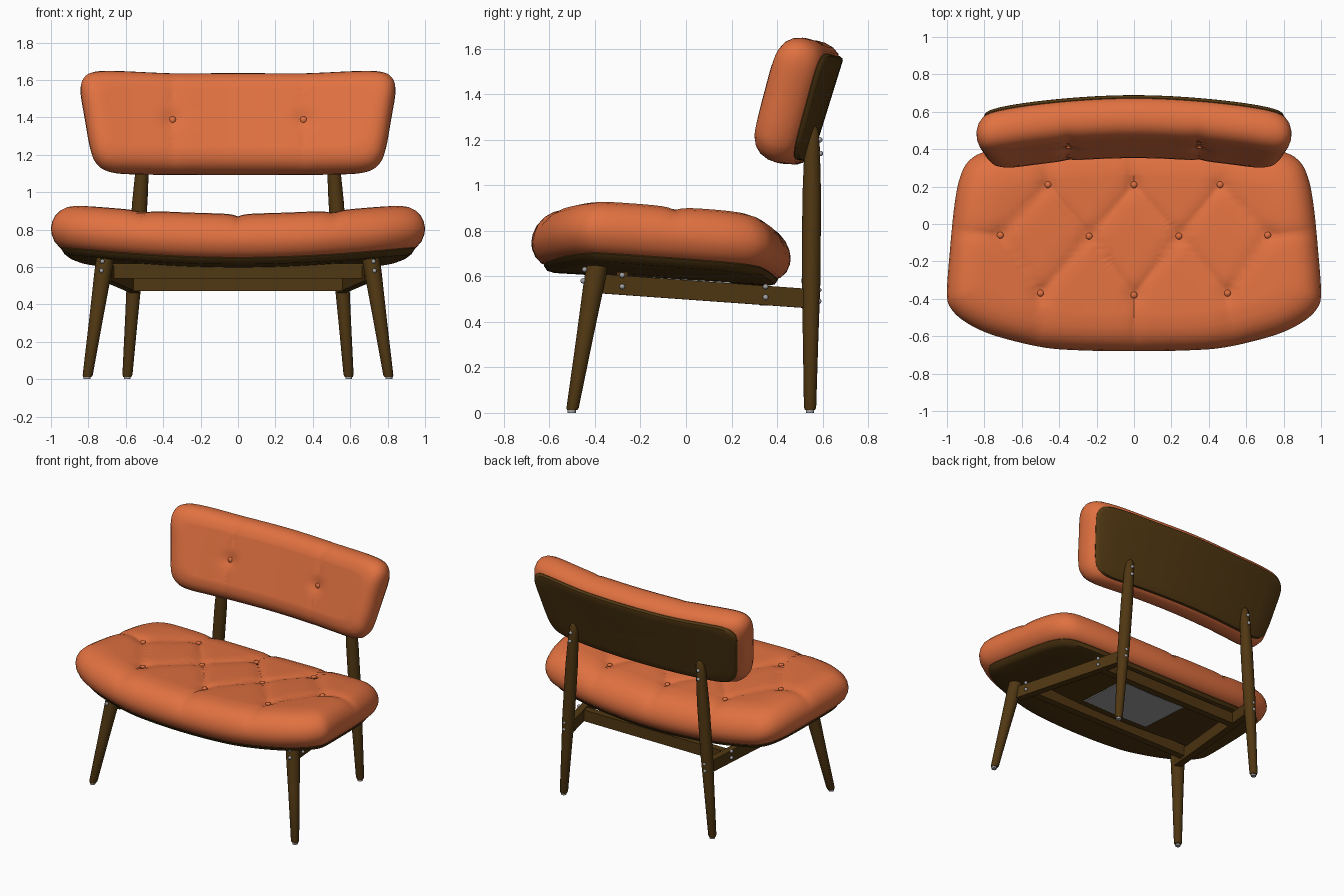
import bpy, bmesh, math
from mathutils import Vector

if "Cube" in bpy.data.objects:
    bpy.data.objects.remove(bpy.data.objects["Cube"])


def material(name, rgb):
    m = bpy.data.materials.new(name)
    m.diffuse_color = (*rgb, 1)
    m.use_nodes = True
    m.node_tree.nodes["Principled BSDF"].inputs["Base Color"].default_value = m.diffuse_color
    return m


ORANGE = material("orange_fabric", (0.75, 0.165, 0.052))
WOOD = material("dark_wood", (0.080, 0.038, 0.006))
METAL = material("grey_metal", (0.36, 0.36, 0.38))


def finish(name, bm, mat, angle=40):
    bmesh.ops.recalc_face_normals(bm, faces=bm.faces)
    me = bpy.data.meshes.new(name)
    bm.to_mesh(me)
    bm.free()
    me.materials.append(mat)
    ob = bpy.data.objects.new(name, me)
    bpy.context.collection.objects.link(ob)
    bpy.ops.object.select_all(action='DESELECT')
    ob.select_set(True)
    bpy.context.view_layer.objects.active = ob
    bpy.ops.object.shade_smooth_by_angle(angle=math.radians(angle))
    return ob


def loft(name, rings, mat, tips=None, angle=40):
    """Skin closed rings; the ends are closed by tip points or by flat caps."""
    bm = bmesh.new()
    rows = [[bm.verts.new(p) for p in r] for r in rings]
    n = len(rows[0])
    for a, b in zip(rows, rows[1:]):
        for i in range(n):
            j = (i + 1) % n
            bm.faces.new((a[i], a[j], b[j], b[i]))
    for k, row in enumerate((rows[0], rows[-1])):
        if tips:
            t = bm.verts.new(tips[k])
            for i in range(n):
                bm.faces.new((row[i], row[(i + 1) % n], t))
        else:
            bm.faces.new(row)
    return finish(name, bm, mat, angle)


def outline(half, count=220):
    """Smooth closed outline from right-half points, evenly resampled."""
    pts = [Vector(p) for p in half] + [Vector((-x, y)) for x, y in half[-2:0:-1]]
    n, dense = len(pts), []
    for i in range(n):
        a, b, c, d = (pts[(i + k) % n] for k in (-1, 0, 1, 2))
        for s in range(24):
            t = s / 24
            dense.append(0.5 * (2 * b + (c - a) * t + (2 * a - 5 * b + 4 * c - d) * t * t
                                + (3 * b - a - 3 * c + d) * t ** 3))
    seg = [(dense[(i + 1) % len(dense)] - p).length for i, p in enumerate(dense)]
    step, out, acc = sum(seg) / count, [], 0.0
    for p, l in zip(dense, seg):
        if acc >= len(out) * step - 1e-6 and len(out) < count:
            out.append(p)
        acc += l
    return out


def pad(name, shape, profile, place, mat, inner=26):
    """Slab whose edge follows (inset, height) pairs, placed by a mapping function."""
    hx = max(p.x for p in shape)
    y0, y1 = min(p.y for p in shape), max(p.y for p in shape)
    cy, hy = (y0 + y1) / 2, (y1 - y0) / 2

    def ring(d, h, s=1.0):
        return [place(p.x * (1 - d / hx) * s, cy + (p.y - cy) * (1 - d / hy) * s, h) for p in shape]

    (d0, h0), (d1, h1) = profile[0], profile[-1]
    rings = [ring(d0, h0, k / 6) for k in range(1, 6)]
    rings += [ring(d, h) for d, h in profile]
    rings += [ring(d1, h1, k / inner) for k in range(inner - 1, 0, -1)]
    return loft(name, rings, mat, (place(0, cy, h0), place(0, cy, h1)))


def ball(name, loc, r, mat, squash=(1, 1, 1)):
    bm = bmesh.new()
    bmesh.ops.create_uvsphere(bm, u_segments=12, v_segments=8, radius=r)
    for v in bm.verts:
        v.co = Vector(loc) + Vector([c * s for c, s in zip(v.co, squash)])
    return finish(name, bm, mat, 60)


def beam(name, p, q, w, h):
    p, q = Vector(p), Vector(q)
    d = (q - p).normalized()
    side = d.cross(Vector((0, 0, 1))).normalized() * w / 2
    up = Vector((0, 0, h / 2))
    return loft(name, [[e + side + up, e - side + up, e - side - up, e + side - up] for e in (p, q)], WOOD)


def leg(name, foot, top, radii):
    foot, top = Vector(foot), Vector(top)
    rings = []
    for t, r in radii:
        c = foot.lerp(top, t)
        rings.append([c + Vector((r * math.cos(a), r * math.sin(a), 0))
                      for a in (i * math.tau / 24 for i in range(24))])
    return loft(name, rings, WOOD)


def seg_dist(x, y, a, b):
    p, a, b = Vector((x, y)), Vector(a), Vector(b)
    t = max(0, min(1, (p - a).dot(b - a) / (b - a).length_squared))
    return (p - a - (b - a) * t).length


# Seat: dished base, tufted in diamonds
BUTTONS = [(0, .21), (.46, .21), (.24, -.065), (.715, -.06), (0, -.38), (.5, -.37)]
CREASES = [((0, .21), (.24, -.065)), ((.46, .21), (.24, -.065)), ((.46, .21), (.715, -.06)),
           ((.24, -.065), (0, -.38)), ((.24, -.065), (.5, -.37)), ((.715, -.06), (.5, -.37)),
           ((.5, -.37), (.52, -.7)), ((0, -.38), (0, -.7)), ((.715, -.06), (1.05, -.03)),
           ((.46, .21), (.45, .5)), ((0, .21), (0, .5))]


def seat_base(x, y, h):
    return Vector((x, y, 0.61 - 0.06 * y + 0.075 * x * x + h))


def seat_place(x, y, h):
    ax = abs(x)
    crease = min(seg_dist(ax, y, a, b) for a, b in CREASES)
    knob = min(math.hypot(ax - a, y - b) for a, b in BUTTONS)
    dip = 0.016 * math.exp(-crease / 0.035) + 0.014 * math.exp(-(knob / 0.05) ** 2)
    return seat_base(x, y, h - dip * max(0, min(1, (h - .1) / .12)))


seat_shape = outline([(0, -.68), (.3, -.675), (.5, -.657), (.75, -.595), (.9, -.525), (.98, -.45),
                      (1, -.37), (.985, -.15), (.96, .1), (.93, .25), (.88, .34), (.78, .39),
                      (.5, .435), (0, .46)])
pad("seat_cushion", seat_shape,
    [(.07, 0), (.045, .008), (.018, .035), (.003, .07), (0, .1), (.006, .135), (.022, .17), (.05, .203),
     (.085, .226), (.13, .24), (.19, .247)], seat_place, ORANGE)
pad("seat_board", seat_shape, [(.1, -.03), (.07, -.022), (.055, 0), (.06, .015)], seat_base, WOOD, 6)
for i, (bx, by) in enumerate(BUTTONS):
    for s in ((1, -1) if bx else (1,)):
        ball(f"seat_button_{i}", seat_place(bx * s, by, .25) + Vector((0, 0, .004)), .018, ORANGE, (1, 1, .6))

# Grey plate under the seat
loft("under_plate", [[seat_base(x, y, h) for x, y in
                      ((-.27, -.2), (0, -.2), (.27, -.2), (.27, .2), (0, .2), (-.27, .2))]
                     for h in (-.037, -.029)], METAL)

# Backrest: tilted, curved around the sitter
TILT = math.atan(0.31)


def back_base(u, v, h):
    return Vector((u, .61 + v * math.sin(TILT) - h * math.cos(TILT) - .13 * u * u,
                   1.32 + v * math.cos(TILT) + h * math.sin(TILT)))


def back_place(u, v, h):
    a = abs(u)
    dip = .010 * math.exp(-abs(a - .35) / .03) + .016 * math.exp(-(math.hypot(a - .35, v - .01) / .05) ** 2)
    return back_base(u, v, h - dip * max(0, min(1, (h - .08) / .12)))


back_shape = outline([(0, -.265), (.5, -.262), (.68, -.25), (.755, -.205), (.79, -.12), (.82, .05),
                      (.842, .2), (.825, .268), (.77, .3), (.65, .305), (.36, .293), (0, .293)])
pad("backrest_cushion", back_shape,
    [(.05, .01), (.03, .02), (.01, .05), (0, .09), (.002, .13), (.015, .165), (.035, .19),
     (.065, .208), (.11, .218)], back_place, ORANGE)
pad("backrest_board", back_shape, [(.055, -.008), (.045, -.004), (.038, .012), (.045, .03)], back_base, WOOD, 6)

for s, side in ((1, "right"), (-1, "left")):
    ball(f"backrest_button_{side}", back_place(.35 * s, .01, .22), .019, ORANGE, (1, .6, 1))

    # Legs with metal glides
    leg(f"front_leg_{side}", (.805 * s, -.5, .012), (.71 * s, -.39, .65),
        [(0, .022), (.015, .027), (.5, .037), (.9, .047), (1, .047)])
    leg(f"rear_leg_{side}", (.592 * s, .545, .012), (.502 * s, .555, 1.265),
        [(0, .022), (.01, .027), (.25, .034), (.45, .041), (.75, .041), (.92, .034), (.98, .028), (1, .014)])
    for part, gx, gy in (("front", .807, -.502), ("rear", .592, .545)):
        bm = bmesh.new()
        bmesh.ops.create_cone(bm, cap_ends=True, segments=16, radius1=.018, radius2=.018, depth=.016)
        bmesh.ops.translate(bm, verts=bm.verts, vec=(gx * s, gy, .008))
        finish(f"{part}_glide_{side}", bm, METAL)

    # Side rail between the legs
    beam(f"side_rail_{side}", (.70 * s, -.38, .568), (.55 * s, .53, .503), .05, .085)

    # Screws on rails and legs
    spots = [(.714, -.28, .605), (.714, -.28, .555), (.608, .35, .555), (.608, .35, .508),
             (.725, -.445, .63), (.73, -.452, .58), (.558, .583, .54), (.561, .583, .49),
             (.508, .588, 1.2), (.512, .591, 1.14)]
    for i, (x, y, z) in enumerate(spots):
        ball(f"screw_{side}_{i}", (x * s, y, z), .012, METAL)

# Cross rails
beam("front_cross_rail", (-.68, -.28, .578), (.68, -.28, .578), .05, .08)
beam("rear_cross_rail", (-.57, .35, .512), (.57, .35, .512), .05, .08)
